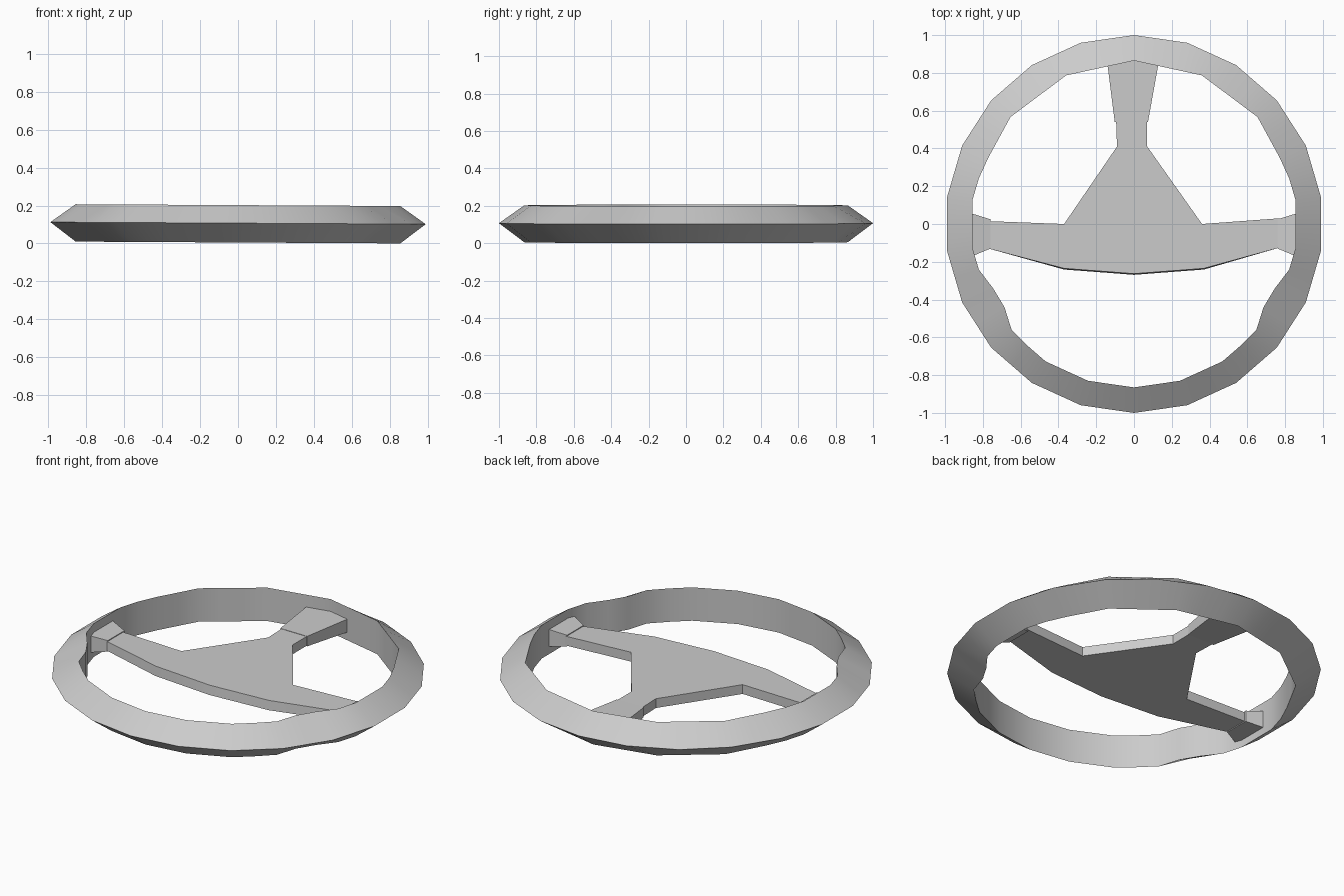
import bpy
import bmesh
from math import sin, cos, pi, radians

cube = bpy.data.objects.get("Cube")
if cube:
    bpy.data.objects.remove(cube, do_unlink=True)

grey = bpy.data.materials.new("plain grey")
grey.use_nodes = True
COLOUR = (0.6, 0.6, 0.6, 1)
grey.diffuse_color = COLOUR
grey.node_tree.nodes["Principled BSDF"].inputs["Base Color"].default_value = COLOUR

TILT = 0.0055   # the wheel leans very slightly to its left


def finish(bm, name, smooth):
    for v in bm.verts:
        v.co.z -= TILT * v.co.x
    bmesh.ops.recalc_face_normals(bm, faces=bm.faces)
    mesh = bpy.data.meshes.new(name)
    bm.to_mesh(mesh)
    bm.free()
    mesh.materials.append(grey)
    obj = bpy.data.objects.new(name, mesh)
    bpy.context.collection.objects.link(obj)
    bpy.ops.object.select_all(action='DESELECT')
    obj.select_set(True)
    bpy.context.view_layer.objects.active = obj
    bpy.ops.object.shade_smooth_by_angle(angle=radians(smooth))
    return obj


def loft(bm, rings, closed=False):
    rows = [[bm.verts.new(p) for p in ring] for ring in rings]
    n = len(rows[0])
    pairs = list(zip(rows, rows[1:])) + ([(rows[-1], rows[0])] if closed else [])
    for a, b in pairs:
        for i in range(n):
            j = (i + 1) % n
            bm.faces.new((a[i], a[j], b[j], b[i]))
    if not closed:
        bm.faces.new(rows[0])
        bm.faces.new(rows[-1])


def polygon_radius(angle, step):
    # distance to the edge of a regular polygon with a corner at angle 0
    return cos(step / 2) / cos(angle % step - step / 2)


# Rim: triangular section, coarser inside on the upper half, with thumb grips
SIDES = 22
STEP = 2 * pi / SIDES
GRIPS = {14: 0.82, 15: 0.815, 16: 0.857}
rings = []
for k in range(2 * SIDES):
    angle = k * STEP / 2
    half = min(k, 2 * SIDES - k)
    a = half * STEP / 2
    outer = polygon_radius(a, STEP)
    inner = 0.865 * polygon_radius(a, STEP * 1.5 if half < 9 else STEP)
    inner = GRIPS.get(half, inner)
    rings.append([(r * sin(angle), r * cos(angle), z)
                  for r, z in ((outer, 0.107), (inner, 0.202), (inner, 0.005))])
bm = bmesh.new()
loft(bm, rings, closed=True)
finish(bm, "rim", 80)

# Hub plate: flat three-armed outline, slightly wider underneath
outline = [(-0.77, 0.015), (-0.37, 0), (-0.09, 0.41), (-0.095, 0.56),
           (0.07, 0.56), (0.07, 0.41), (0.36, 0), (0.77, 0.03),
           (0.77, -0.125), (0.37, -0.235), (0, -0.263), (-0.37, -0.235),
           (-0.77, -0.13)]
bm = bmesh.new()
loft(bm, [[(x, y - (0.006 if y < -0.2 else 0), 0.07) for x, y in outline],
          [(x, y, 0.125) for x, y in outline]])
finish(bm, "hub_plate", 20)


# Spoke ends: flared blocks joining the plate to the rim
def section(along, low, high, bottom, top, upright):
    corners = ((low, bottom), (high, bottom), (high, top), (low, top))
    return [(c, along, z) if upright else (along, c, z) for c, z in corners]


bm = bmesh.new()
loft(bm, [section(0.54, -0.102, 0.074, 0.068, 0.127, True),
          section(0.88, -0.145, 0.135, 0.05, 0.13, True)])
finish(bm, "top_spoke_end", 20)

for side, name in ((1, "left_spoke_end"), (-1, "right_spoke_end")):
    bm = bmesh.new()
    loft(bm, [section(side * 0.76, -0.13, 0.025, 0.065, 0.13, False),
              section(side * 0.88, -0.18, 0.062, 0.045, 0.155, False)])
    finish(bm, name, 20)
